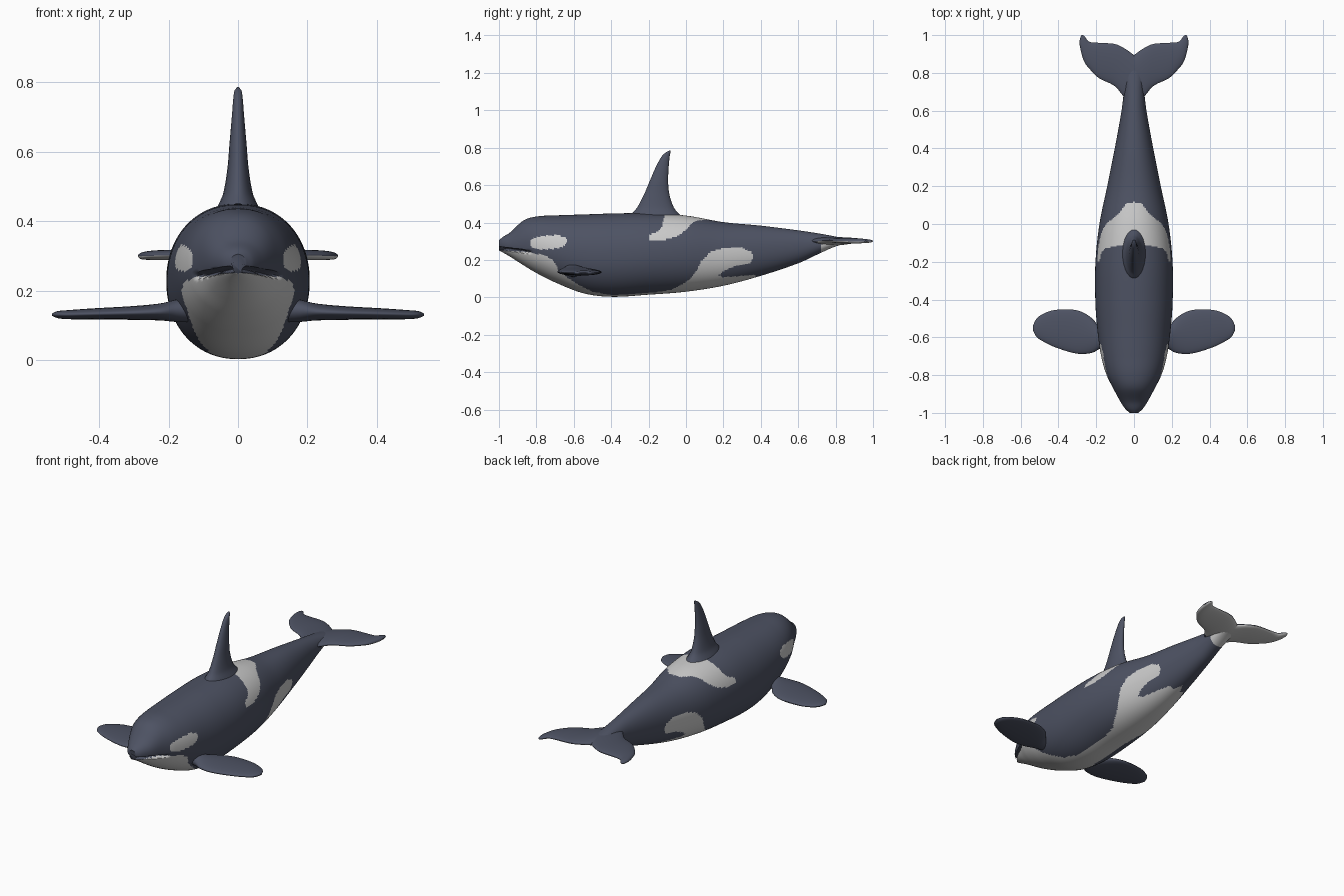
import bpy, bmesh, math

if "Cube" in bpy.data.objects:
    bpy.data.objects.remove(bpy.data.objects["Cube"])


def material(name, rgb):
    m = bpy.data.materials.new(name)
    m.diffuse_color = (*rgb, 1)
    m.use_nodes = True
    m.node_tree.nodes["Principled BSDF"].inputs["Base Color"].default_value = m.diffuse_color
    return m


DARK = material("slate_skin", (0.075, 0.085, 0.125))
WHITE = material("pale_skin", (0.60, 0.60, 0.60))


def sample(table, t):
    """Smooth interpolation of rows (t, a, b, ...)."""
    n = len(table)
    t = min(max(t, table[0][0]), table[-1][0])
    i = 0
    while i < n - 2 and t > table[i + 1][0]:
        i += 1

    def slope(j, k):
        a, b = table[max(j - 1, 0)], table[min(j + 1, n - 1)]
        return (b[k] - a[k]) / (b[0] - a[0])
    p, q = table[i], table[i + 1]
    h = q[0] - p[0]
    u = (t - p[0]) / h
    return [(2*u**3 - 3*u*u + 1) * p[k] + (u**3 - 2*u*u + u) * h * slope(i, k)
            + (3*u*u - 2*u**3) * q[k] + (u**3 - u*u) * h * slope(i + 1, k)
            for k in range(1, len(p))]


def oval(n, power=2.0):
    pts = []
    for i in range(n):
        a = 2 * math.pi * (i + 0.5) / n
        c, s = math.cos(a), math.sin(a)
        pts.append((math.copysign(abs(c) ** (2 / power), c),
                    math.copysign(abs(s) ** (2 / power), s)))
    return pts


def loft(name, rings, rule=None, angle=50):
    bm = bmesh.new()
    vs = [[bm.verts.new(p) for p in r] for r in rings]
    n = len(vs[0])
    for a, b in zip(vs, vs[1:]):
        for i in range(n):
            bm.faces.new((a[i], a[(i + 1) % n], b[(i + 1) % n], b[i]))
    bm.faces.new(vs[0])
    bm.faces.new(vs[-1])
    bmesh.ops.recalc_face_normals(bm, faces=bm.faces)
    bm.normal_update()
    if rule:
        for f in bm.faces:
            f.material_index = int(rule(f.calc_center_median(), f.normal))
    me = bpy.data.meshes.new(name)
    bm.to_mesh(me)
    bm.free()
    me.materials.append(DARK)
    me.materials.append(WHITE)
    ob = bpy.data.objects.new(name, me)
    bpy.context.collection.objects.link(ob)
    bpy.ops.object.select_all(action='DESELECT')
    ob.select_set(True)
    bpy.context.view_layer.objects.active = ob
    bpy.ops.object.shade_smooth_by_angle(angle=math.radians(angle))
    return ob


def inside(poly, x, y):
    hit = False
    for (x1, y1), (x2, y2) in zip(poly, poly[1:] + poly[:1]):
        if (y1 > y) != (y2 > y) and x < (x2 - x1) * (y - y1) / (y2 - y1) + x1:
            hit = not hit
    return hit


# Body stations: y, half width, bottom, top
BODY = [(-1.0, .022, .25, .305), (-.98, .045, .24, .322), (-.94, .072, .217, .347),
        (-.87, .11, .172, .41), (-.8, .145, .13, .432), (-.7, .174, .08, .438),
        (-.55, .195, .022, .443), (-.4, .205, .003, .448), (-.2, .204, .014, .45),
        (0, .183, .03, .437), (.2, .142, .062, .402), (.4, .102, .115, .383),
        (.6, .066, .182, .358), (.7, .054, .228, .343), (.8, .045, .272, .325),
        (.88, .02, .292, .307)]

# Pale markings in side outline (y, z)
CHIN = [(-1.1, .256), (-.85, .243), (-.76, .225), (-.71, .2), (-.685, .15),
        (-.64, .11), (-.58, .07), (-.5, .03), (-.4, .012), (-.4, -.1), (-1.1, -.1)]
FLANK = [(-.3, -.1), (-.2, .02), (-.08, .04), (0, .08), (.05, .13), (.08, .19),
         (.13, .24), (.2, .266), (.3, .266), (.35, .243), (.362, .21), (.34, .183),
         (.26, .165), (.2, .14), (.175, .118), (.2, .107), (.3, .115), (.37, .12), (.4, -.1)]
SADDLE = [(-.2, .31), (-.195, .335), (-.15, .352), (-.13, .38), (-.12, .42), (-.08, .5),
          (.125, .5), (.115, .415), (.06, .41), (.03, .395), (.0, .36), (-.05, .325),
          (-.12, .305)]
BELLY = [(-.8, .12), (-.5, .08), (-.35, .065), (-.1, .075), (.1, .09), (.3, .055), (.42, 0)]


def mouth(y):
    return .262 - .12 * (y + 1)


def body_rule(c, n):
    eye = abs((c.y + .735) / .098) ** 2.4 + abs((c.z - .294 - .06 * (c.y + .735)) / .037) ** 2.4 < 1
    belly = n.z < -.2 and -.8 < c.y < .42 and abs(c.x) < sample(BELLY, c.y)[0]
    chin = inside(CHIN, c.y, c.z) and not (c.y < -.85 and c.z > mouth(c.y) - .002)
    under_tail = c.y > .72 and n.z < -.1
    return (eye or belly or chin or under_tail or inside(FLANK, c.y, c.z)
            or inside(SADDLE, c.y, c.z))


rings = []
for i in range(301):
    y = -1 + 1.88 * (i / 300) ** 1.15
    w, lo, hi = sample(BODY, y)
    ring = []
    for a, b in oval(128, 2.12):
        x, yy, z = a * w, y, (lo + hi) / 2 + b * (hi - lo) / 2
        # Mouth groove, fading toward the cheek
        fade = max(0, min(1, (-.82 - y) / .1))
        d = max(0, 1 - (abs(z - mouth(y)) / .009) ** 2) * fade
        ring.append((x * (1 - .35 * d), yy + .04 * d, z))
    rings.append(ring)
loft("body", rings, body_rule)

# Dorsal fin stations: z, front y, back y, half thickness
FIN = [(.415, -.31, .0, .075), (.45, -.288, -.04, .056), (.48, -.262, -.064, .043),
       (.55, -.225, -.088, .031), (.62, -.195, -.095, .025), (.7, -.16, -.092, .018),
       (.76, -.125, -.086, .013), (.78, -.1, -.082, .009), (.786, -.088, -.082, .003)]
rings = []
for i in range(41):
    z = .415 + .371 * i / 40
    f, b, t = sample(FIN, z)
    rings.append([(p * t, (f + b) / 2 + q * (b - f) / 2, z) for p, q in oval(24)])
loft("dorsal_fin", rings)

# Side blades use stations: x, front y, back y, centre z, half thickness
FLIPPER = [(.13, -.645, -.555, .145, .036), (.18, -.66, -.55, .142, .032),
           (.22, -.682, -.5, .139, .025), (.3, -.687, -.457, .136, .02),
           (.42, -.652, -.455, .133, .016), (.49, -.617, -.48, .131, .013),
           (.52, -.593, -.507, .131, .01), (.536, -.56, -.54, .131, .003)]
FLUKE = [(0, .64, .895, .3, .024), (.05, .67, .93, .302, .02), (.1, .728, .953, .303, .017),
         (.19, .775, .96, .303, .015), (.24, .826, .967, .302, .014),
         (.265, .862, .997, .301, .012), (.28, .91, .998, .3, .009),
         (.288, .95, .972, .3, .003)]


def blade(name, table, side, rule=None):
    x0, x1 = table[0][0], table[-1][0]
    rings = []
    for i in range(41):
        x = x0 + (x1 - x0) * math.sin(i / 40 * math.pi / 2)
        f, b, z, t = sample(table, x)
        rings.append([(side * x, (f + b) / 2 + p * (b - f) / 2, z + q * t)
                      for p, q in oval(32)])
    loft(name, rings, rule)


for side, label in ((1, "right"), (-1, "left")):
    blade(label + "_flipper", FLIPPER, side)
    blade(label + "_fluke", FLUKE, side, lambda c, n: n.z < -.1 and c.y > .7)
